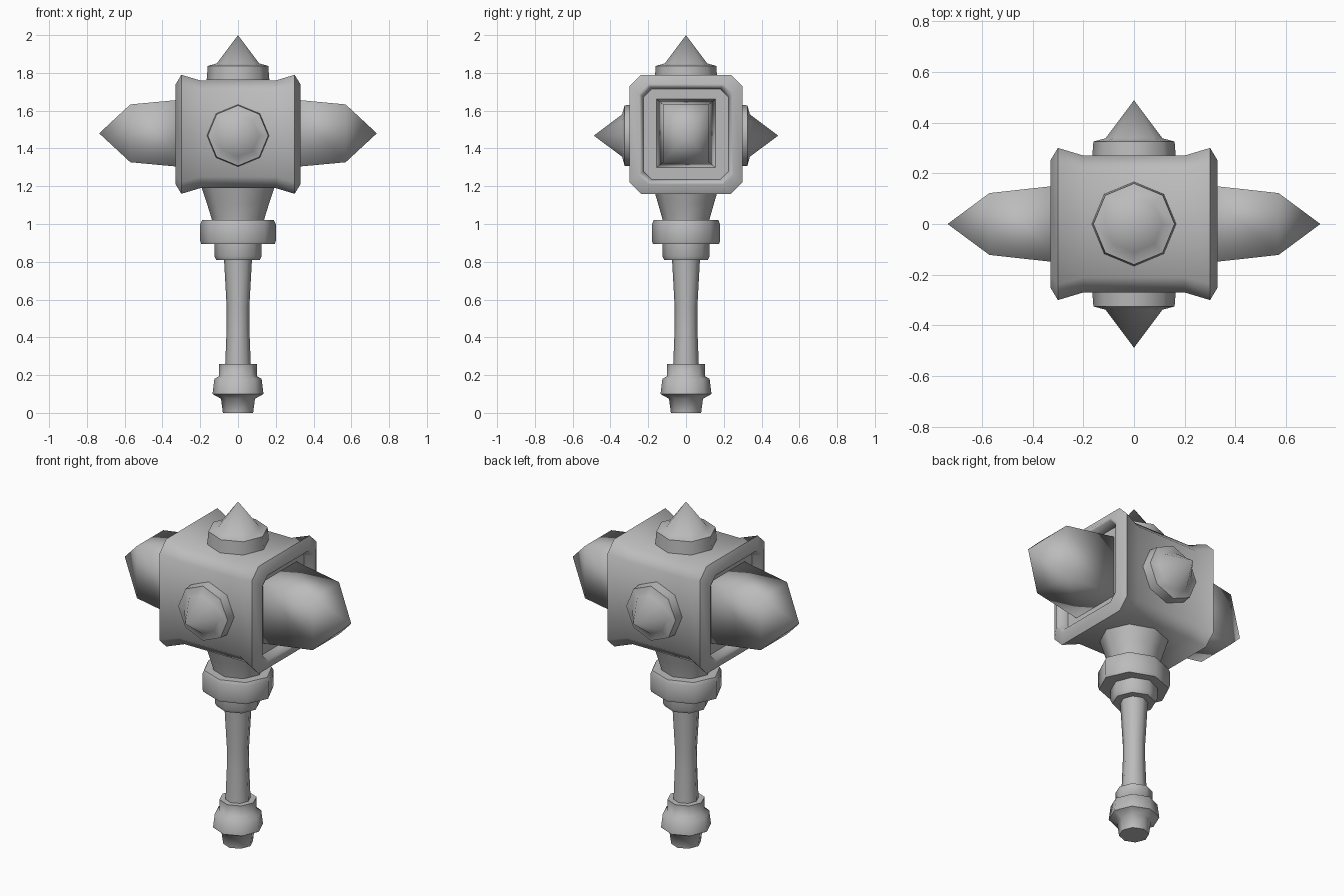
import bpy, bmesh, math
from mathutils import Matrix, Vector

if "Cube" in bpy.data.objects:
    bpy.data.objects.remove(bpy.data.objects["Cube"], do_unlink=True)

GREY = (0.5, 0.5, 0.5, 1)
mat = bpy.data.materials.new("grey stone")
mat.use_nodes = True
mat.diffuse_color = GREY
mat.node_tree.nodes["Principled BSDF"].inputs["Base Color"].default_value = GREY

HEAD_Z = 1.475
# Local z turned towards the left (+x), for parts lying along x
ALONG_X = Matrix(((0, 0, 1), (1, 0, 0), (0, 1, 0))).to_4x4()


def loft(name, rings, matrix, angle):
    """Join rings of points; a single point closes an end as a tip."""
    bm = bmesh.new()
    loops = [[bm.verts.new(p) for p in ring] for ring in rings]
    for a, b in zip(loops, loops[1:]):
        n = max(len(a), len(b))
        for i in range(n):
            j = (i + 1) % n
            if len(b) == 1:
                bm.faces.new((a[i], a[j], b[0]))
            else:
                bm.faces.new((a[i], a[j], b[j], b[i]))
    for end in (loops[0], loops[-1]):
        if len(end) > 2:
            bm.faces.new(end)
    bm.transform(matrix)
    bmesh.ops.recalc_face_normals(bm, faces=bm.faces[:])
    mesh = bpy.data.meshes.new(name)
    bm.to_mesh(mesh)
    bm.free()
    mesh.materials.append(mat)
    obj = bpy.data.objects.new(name, mesh)
    bpy.context.collection.objects.link(obj)
    bpy.ops.object.select_all(action="DESELECT")
    obj.select_set(True)
    bpy.context.view_layer.objects.active = obj
    bpy.ops.object.shade_smooth_by_angle(angle=math.radians(angle))
    return obj


def octagon(r, z, sy=1):
    if r == 0:
        return [(0, 0, z)]
    return [(r * math.cos(k * math.pi / 4), sy * r * math.sin(k * math.pi / 4), z)
            for k in range(8)]


def chamfered(a, b, c, z):
    """Rectangle of half sizes a and b with corners cut by c."""
    return [(a, c - b, z), (a, b - c, z), (a - c, b, z), (c - a, b, z),
            (-a, b - c, z), (-a, c - b, z), (c - a, -b, z), (a - c, -b, z)]


def turned(name, profile, sy=1, matrix=Matrix(), angle=60):
    return loft(name, [octagon(r, z, sy) for r, z in profile], matrix, angle)


# Handle, from the pommel upwards
turned("pommel", [(.08, 0), (.09, .075), (.135, .1), (.125, .18), (.1, .195), (.1, .26)])
turned("grip", [(.068, .25), (.06, .45), (.06, .56), (.075, .83)])
turned("collar", [(.115, .81), (.125, .83), (.125, .9)])
turned("guard_ring", [(.195, .895), (.2, .91), (.2, 1.0), (.19, 1.02)], sy=.9)
turned("neck", [(.135, 1.0), (.14, 1.03), (.165, 1.11), (.195, 1.2)], sy=.9)

# Head block: flared rims and a recess in each end
half = [(.27, .285, .06, 0), (.27, .285, .06, .2), (.3, .315, .062, .3),
        (.25, .265, .05, .33), (.235, .25, .045, .325), (.225, .24, .045, .27)]
rings = [(a, b, c, -x) for a, b, c, x in reversed(half[1:])] + half[1:]
to_head = Matrix.Translation((0, 0, HEAD_Z)) @ ALONG_X
loft("head_block", [chamfered(*r) for r in rings], to_head, 60)

# Square striking spikes, one at each end
for side, sign in (("left", 1), ("right", -1)):
    spike = [[(sx * a, sz * b, x) for sx, sz in ((1, -1), (1, 1), (-1, 1), (-1, -1))]
             for a, b, x in ((.156, .182, .26), (.122, .153, .57))] + [[(0, 0, .735)]]
    turn = Matrix.Translation((0, 0, HEAD_Z + .005)) @ Matrix.Rotation(
        0 if sign > 0 else math.pi, 4, "Z") @ ALONG_X
    loft(side + "_striking_spike", spike, turn, 100)

# Small eight-sided spikes on the front, back and top
stud = [(.166, .25), (.16, .325), (.112, .338), (0, .488)]
for name, rot, lift in (("front_spike", math.pi / 2, HEAD_Z - .007),
                        ("back_spike", -math.pi / 2, HEAD_Z - .007),
                        ("top_spike", 0, HEAD_Z + .037)):
    turned(name, stud, matrix=Matrix.Translation((0, 0, lift)) @ Matrix.Rotation(rot, 4, "X"))
